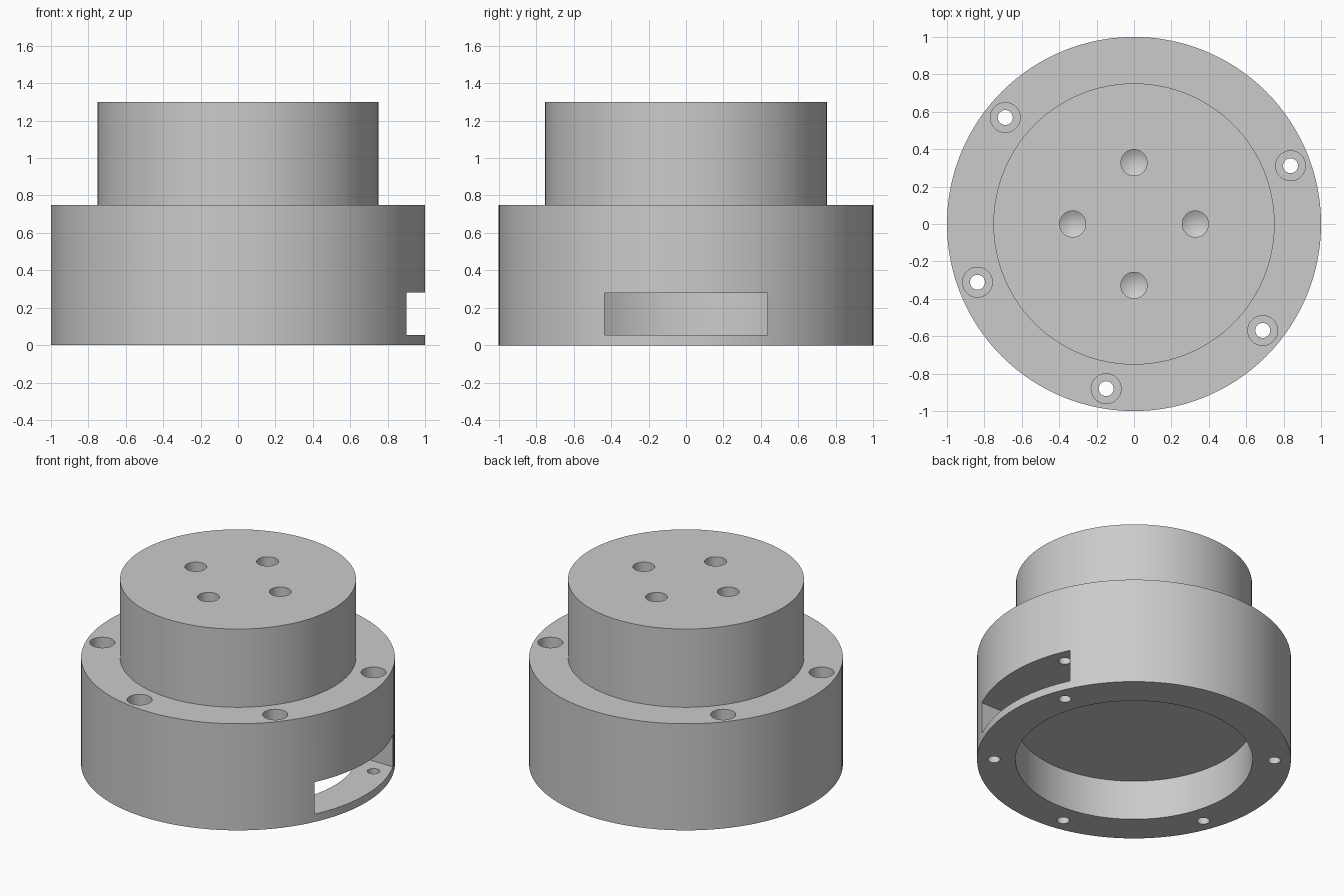
import bpy, bmesh, math

cube = bpy.data.objects.get("Cube")
if cube:
    bpy.data.objects.remove(cube, do_unlink=True)

HEIGHT, BASE_TOP, CAVITY_TOP = 1.3, 0.75, 0.28

metal = bpy.data.materials.new("plain grey")
metal.use_nodes = True
GREY = (0.6, 0.6, 0.6, 1)
metal.diffuse_color = GREY
metal.node_tree.nodes["Principled BSDF"].inputs["Base Color"].default_value = GREY


def add_object(name, bm):
    bmesh.ops.recalc_face_normals(bm, faces=bm.faces)
    mesh = bpy.data.meshes.new(name)
    bm.to_mesh(mesh)
    bm.free()
    mesh.materials.append(metal)
    obj = bpy.data.objects.new(name, mesh)
    bpy.context.collection.objects.link(obj)
    return obj


def lathe(name, profile, segments, x=0, y=0):
    """Turn a (radius, z) profile about a vertical axis, capping open ends."""
    bm = bmesh.new()
    rings = []
    for r, z in profile:
        rings.append([bm.verts.new((x + r * math.cos(math.tau * i / segments),
                                    y + r * math.sin(math.tau * i / segments), z))
                      for i in range(segments)])
    for a, b in zip(rings, rings[1:]):
        for i in range(segments):
            j = (i + 1) % segments
            bm.faces.new((a[i], a[j], b[j], b[i]))
    for ring, (r, z) in ((rings[0], profile[0]), (rings[-1], profile[-1])):
        if r > 0:
            bm.faces.new(ring)
    bmesh.ops.remove_doubles(bm, verts=bm.verts, dist=1e-5)
    return add_object(name, bm)


# Stepped body with a round cavity open underneath
body = lathe("stepped_housing", [(0.755, CAVITY_TOP), (0.755, 0), (1, 0), (1, BASE_TOP),
                                 (0.752, BASE_TOP), (0.752, HEIGHT)], 128)
cutters = []

# Side window running from the outside into the cavity
bm = bmesh.new()
bmesh.ops.create_cube(bm, size=1)
for v in bm.verts:
    v.co.x = 1.1 if v.co.x > 0 else 0.5
    v.co.y = math.copysign(0.436, v.co.y)
    v.co.z = CAVITY_TOP if v.co.z > 0 else 0.055
cutters.append(add_object("window_cutter", bm))

# Counterbored screw holes through the flange, one position left out
for degrees in (20, 140, 200, 260, 320):
    a = math.radians(degrees + 0.4)
    cutters.append(lathe("screw_hole_cutter",
                         [(0.04, -0.1), (0.04, BASE_TOP - 0.1),
                          (0.08, BASE_TOP - 0.1), (0.08, BASE_TOP + 0.1)],
                         32, 0.893 * math.cos(a), 0.893 * math.sin(a)))

# Blind drilled holes with pointed bottoms in the top face
for k in range(4):
    a = k * math.pi / 2
    cutters.append(lathe("drilled_hole_cutter",
                         [(0, HEIGHT - 0.34), (0.07, HEIGHT - 0.3), (0.07, HEIGHT + 0.1)],
                         32, 0.328 * math.cos(a), 0.328 * math.sin(a)))

# Cut everything, then drop the cutters
for cutter in cutters:
    cutter.hide_render = True
    mod = body.modifiers.new(cutter.name, "BOOLEAN")
    mod.operation = "DIFFERENCE"
    mod.solver = "EXACT"
    mod.object = cutter
bpy.context.view_layer.update()
graph = bpy.context.evaluated_depsgraph_get()
result = bpy.data.meshes.new_from_object(body.evaluated_get(graph))
body.modifiers.clear()
body.data = result
for cutter in cutters:
    bpy.data.objects.remove(cutter, do_unlink=True)
result.materials.clear()
result.materials.append(metal)
for face in result.polygons:
    face.material_index = 0

# Smooth turned walls, crisp rims
bpy.ops.object.select_all(action="DESELECT")
body.select_set(True)
bpy.context.view_layer.objects.active = body
bpy.ops.object.shade_smooth_by_angle(angle=math.radians(25))
